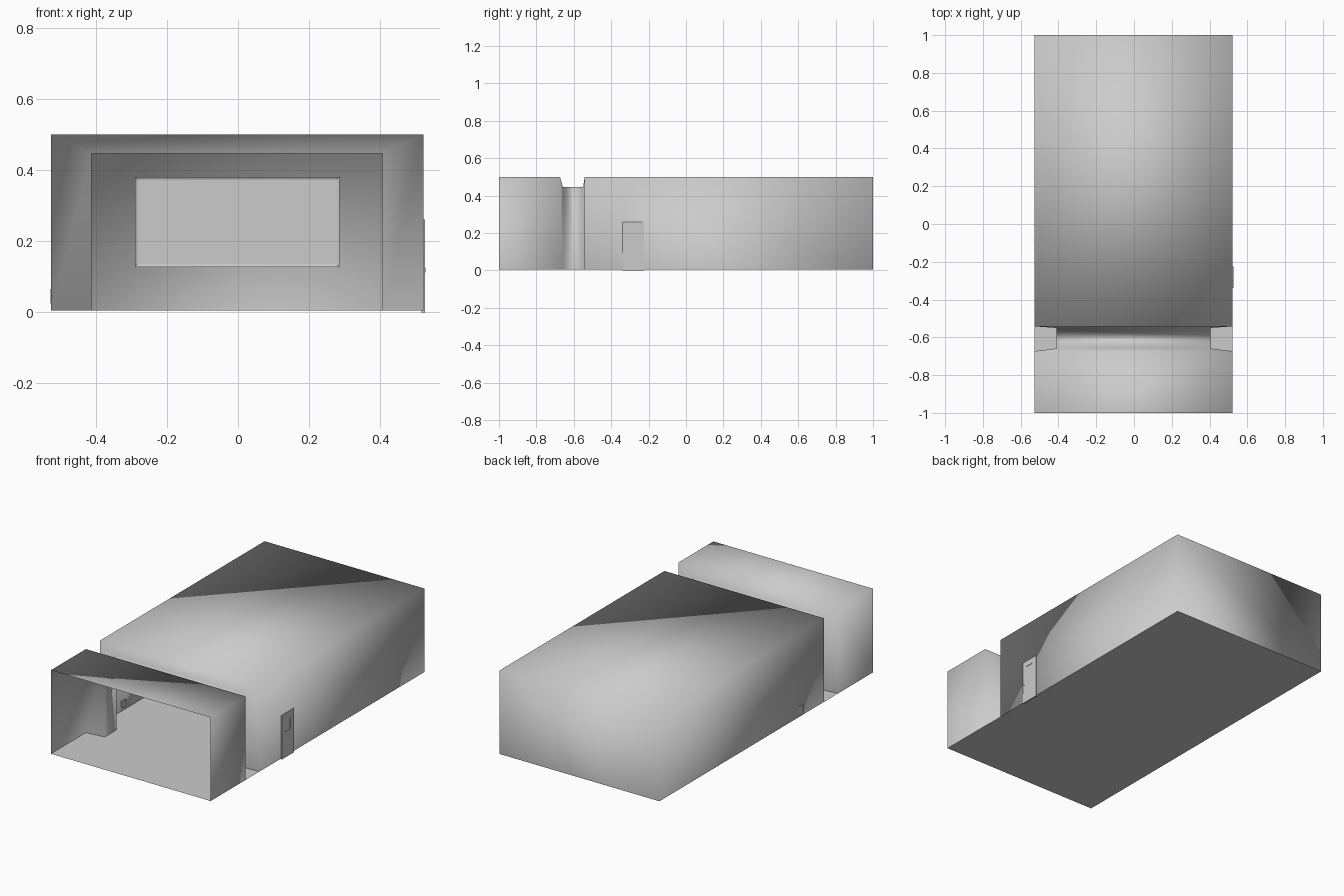
import bpy, bmesh
from mathutils import Vector

if "Cube" in bpy.data.objects:
    bpy.data.objects.remove(bpy.data.objects["Cube"])

CX = -0.0025   # centre of the shell (the door sticks out on the right)
FLOOR = 0.005


def finish(name, bm, smooth=False, recalc=True):
    if recalc:
        bmesh.ops.recalc_face_normals(bm, faces=bm.faces[:])
    mesh = bpy.data.meshes.new(name)
    bm.to_mesh(mesh)
    bm.free()
    for p in mesh.polygons:
        p.use_smooth = smooth
    obj = bpy.data.objects.new(name, mesh)
    bpy.context.collection.objects.link(obj)
    return obj


def add_box(bm, lo, hi):
    lo, hi = Vector(lo), Vector(hi)
    verts = bmesh.ops.create_cube(bm, size=1)["verts"]
    for v in verts:
        v.co = (lo + hi) / 2 + Vector(a * b for a, b in zip(v.co, hi - lo))


def box(name, lo, hi):
    bm = bmesh.new()
    add_box(bm, lo, hi)
    return finish(name, bm)


# Thin shell: arch sections (y, half width, height) lofted along the length
sections = [(-1.0, 0.5235, 0.5), (-0.673, 0.5235, 0.5), (-0.659, 0.4085, 0.446),
            (-0.55, 0.4085, 0.446), (-0.542, 0.5235, 0.5), (1.0, 0.5235, 0.5)]
bm = bmesh.new()
rings = []
for y, w, h in sections:
    pts = [(-w, FLOOR), (-w, h), (w, h), (w, FLOOR)]
    rings.append([bm.verts.new((CX + x, y, z)) for x, z in pts])
for a, b in zip(rings, rings[1:]):
    for i in range(3):
        bm.faces.new((a[i], b[i], b[i + 1], a[i + 1]))
bm.faces.new(rings[-1])
finish("hall_walls", bm, smooth=True)

# Flat floor under the whole hall
bm = bmesh.new()
bm.faces.new([bm.verts.new((CX + x * 0.5235, y, FLOOR))
              for x, y in ((-1, -1), (1, -1), (1, 1), (-1, 1))])
finish("floor", bm, recalc=False)

# Screen on the back wall with a slim stepped border
bm = bmesh.new()
add_box(bm, (-0.29, 0.98, 0.127), (0.285, 0.999, 0.38))
bm.faces.ensure_lookup_table()
front = min(bm.faces, key=lambda f: f.calc_center_median().y)
bmesh.ops.inset_region(bm, faces=[front], thickness=0.0105, depth=0)
for v in front.verts:
    v.co.y += 0.004
finish("screen", bm)

# Door leaf on the right wall: four bars around a window opening
X0, X1 = 0.516, 0.5255
bm = bmesh.new()
add_box(bm, (X0, -0.34, 0.0), (X1, -0.225, 0.15))
add_box(bm, (X0, -0.34, 0.226), (X1, -0.225, 0.26))
add_box(bm, (X0, -0.34, 0.15), (X1, -0.31, 0.226))
add_box(bm, (X0, -0.261, 0.15), (X1, -0.225, 0.226))
finish("door", bm)
box("door_window", (0.518, -0.31, 0.15), (0.5225, -0.261, 0.226))
box("door_handle", (0.514, -0.335, 0.112), (0.5275, -0.325, 0.126))

# Small fitting low on the left wall
box("wall_socket", (-0.5275, -0.342, 0.025), (-0.52, -0.305, 0.065))
